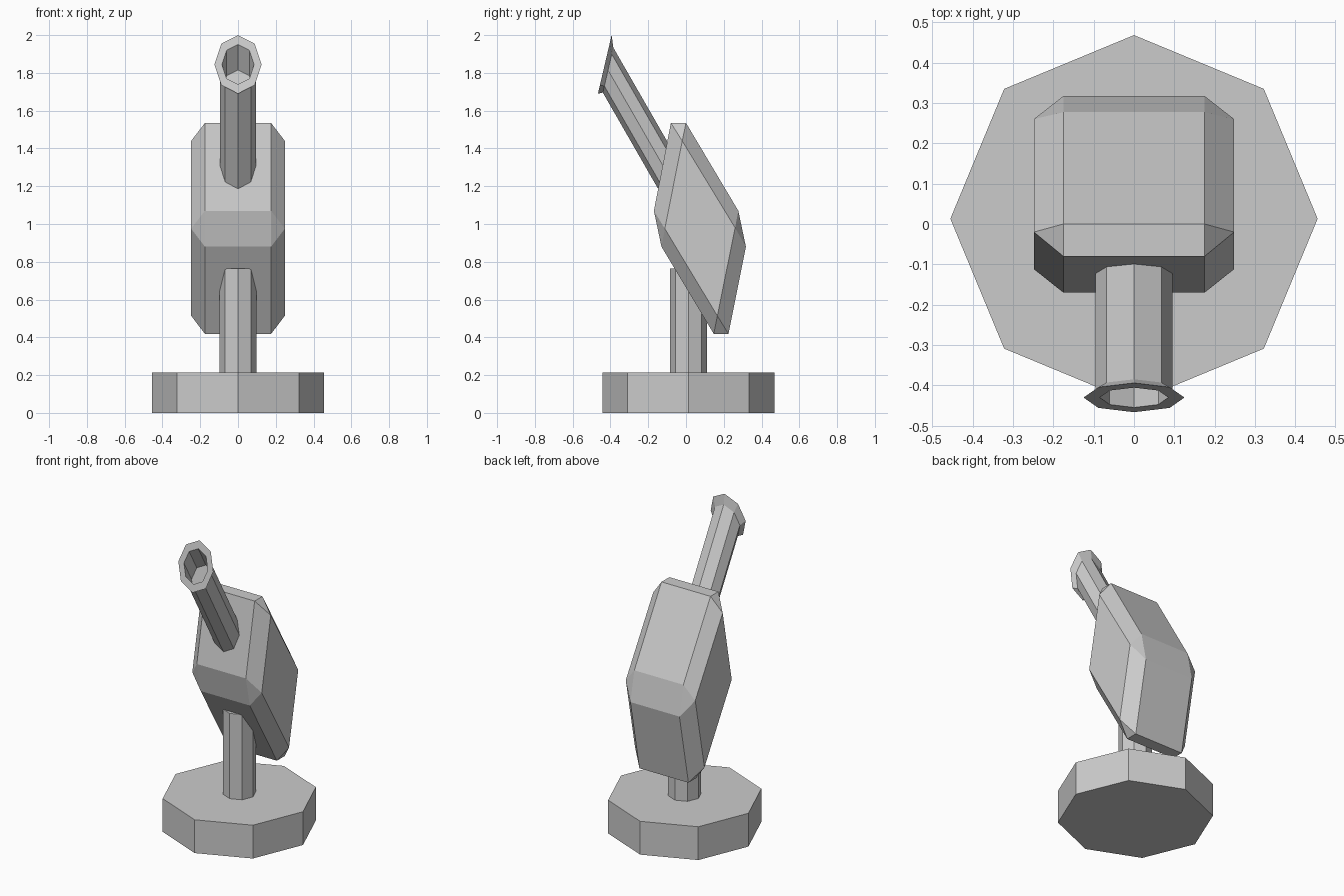
import bpy, bmesh
from math import sin, cos, pi

if "Cube" in bpy.data.objects:
    bpy.data.objects.remove(bpy.data.objects["Cube"])

SIDES = 8


def finish(name, bm):
    bmesh.ops.recalc_face_normals(bm, faces=bm.faces)
    mesh = bpy.data.meshes.new(name)
    bm.to_mesh(mesh)
    bm.free()
    ob = bpy.data.objects.new(name, mesh)
    bpy.context.collection.objects.link(ob)
    return ob


def loft(name, rings):
    """Skin a chain of octagons and cap both ends; ring = (centre y, z, radius x, top offset (y, z), side flag)."""
    bm = bmesh.new()
    loops = []
    for cy, cz, rx, (uy, uz) in rings:
        loops.append([bm.verts.new((rx * sin(2 * pi * i / SIDES),
                                    cy + uy * cos(2 * pi * i / SIDES),
                                    cz + uz * cos(2 * pi * i / SIDES)))
                      for i in range(SIDES)])
    for a, b in zip(loops, loops[1:]):
        for i in range(SIDES):
            j = (i + 1) % SIDES
            bm.faces.new((a[i], a[j], b[j], b[i]))
    bm.faces.new(loops[0])
    bm.faces.new(loops[-1])
    return finish(name, bm)


def upright(name, r, z0, z1):
    return loft(name, [(0.013, z, r, (r, 0)) for z in (z0, z1)])


# Base disc and post
upright("base", 0.455, 0, 0.215)
upright("post", 0.098, 0.215, 0.765)

# Chamfered slanted body: wide profile at the inner width, diamond on each side
profile = [(-0.08, 1.535), (0.0, 1.535), (0.277, 1.07), (0.317, 0.88),
           (0.225, 0.418), (0.147, 0.418), (-0.13, 0.88), (-0.17, 1.07)]
side = [(-0.02, 1.44), (0.26, 0.98), (0.166, 0.514), (-0.112, 0.975)]
bm = bmesh.new()
for s in (-1, 1):
    for x, pts in ((0.175, profile), (0.248, side)):
        for y, z in pts:
            bm.verts.new((s * x, y, z))
bmesh.ops.convex_hull(bm, input=bm.verts)
bmesh.ops.dissolve_limit(bm, angle_limit=0.06, verts=bm.verts, edges=bm.edges)
finish("body", bm)

# Slanted tube with flared mouth and a shallow bore
my, mz = -0.43, 1.845


def tube_ring(depth, r):
    return (my + 0.5 * depth, mz - 0.87 * depth, r, (r * 0.29, r * 1.24))


loft("tube", [tube_ring(0.72, 0.096), tube_ring(0.035, 0.096), tube_ring(0, 0.125),
              tube_ring(0, 0.085), tube_ring(0.155, 0.085)])
